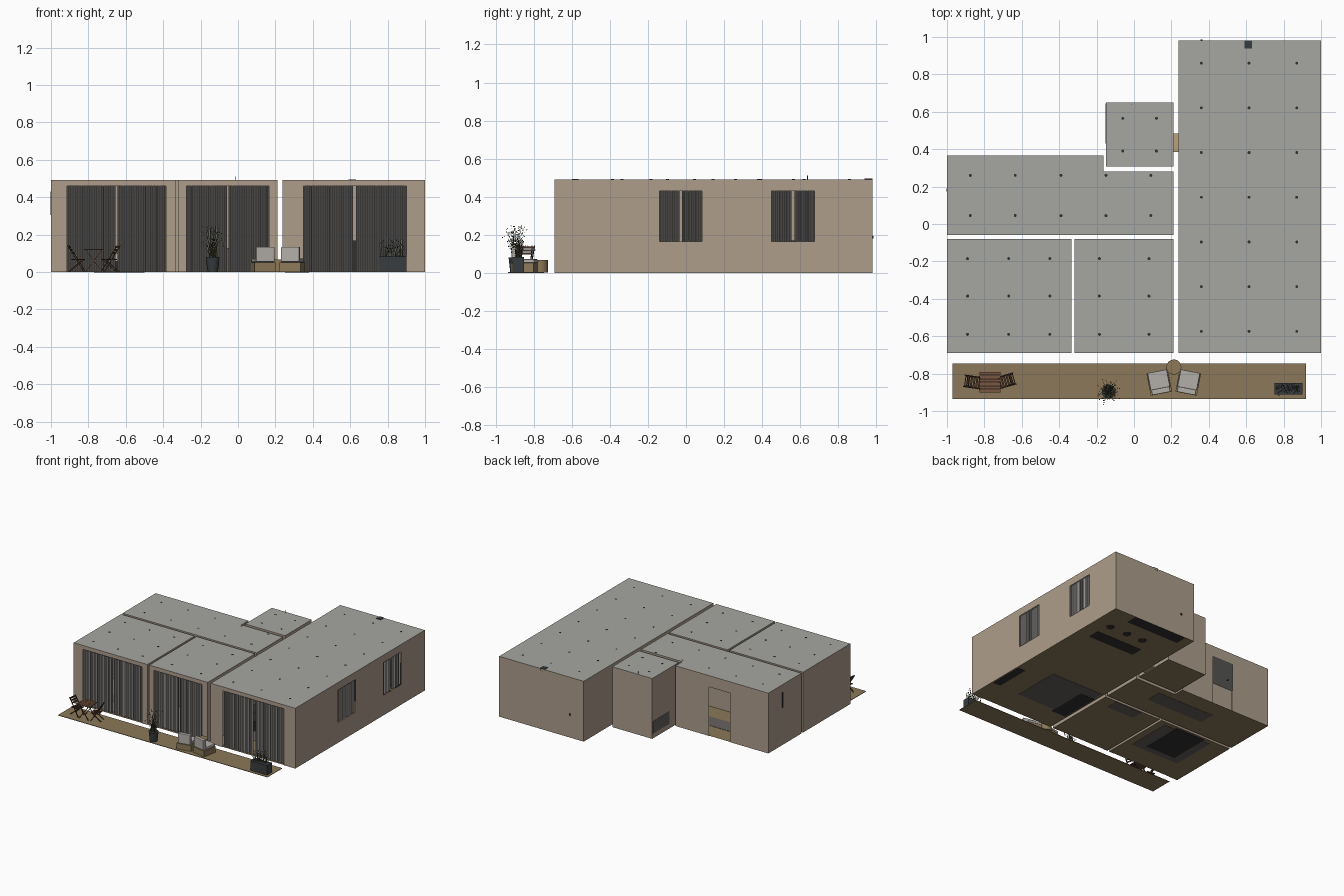
import bpy, bmesh, math, random
from mathutils import Vector, Matrix

if "Cube" in bpy.data.objects:
    bpy.data.objects.remove(bpy.data.objects["Cube"])

random.seed(4)
H = 0.492

def material(name, rgb):
    m = bpy.data.materials.new(name)
    m.diffuse_color = (*rgb, 1)
    m.use_nodes = True
    m.node_tree.nodes["Principled BSDF"].inputs["Base Color"].default_value = m.diffuse_color
    return m

WALL = material("wall_beige", (0.42, 0.34, 0.26))
ROOF = material("roof_grey", (0.38, 0.385, 0.36))
WOOD = material("floor_wood", (0.26, 0.19, 0.10))
TAN = material("light_wood", (0.50, 0.36, 0.20))
DARK = material("dark", (0.03, 0.03, 0.03))
POT = material("pot_grey", (0.04, 0.045, 0.05))
CLOTH = material("curtain_grey", (0.27, 0.26, 0.25))
CUSH = material("cushion", (0.45, 0.43, 0.40))
BROWN = material("chair_brown", (0.07, 0.035, 0.02))
RED = material("table_wood", (0.20, 0.09, 0.05))
LEAF = material("grass", (0.08, 0.085, 0.04))
RUG = material("rug", (0.13, 0.12, 0.11))

def finish(name, bm, mat, M=Matrix(), smooth=False):
    me = bpy.data.meshes.new(name)
    bm.to_mesh(me)
    bm.free()
    me.materials.append(mat)
    for p in me.polygons:
        p.use_smooth = smooth
    ob = bpy.data.objects.new(name, me)
    ob.matrix_world = M
    bpy.context.collection.objects.link(ob)
    return ob

def add_box(bm, x0, x1, y0, y1, z0, z1):
    M = Matrix.Translation(((x0 + x1) / 2, (y0 + y1) / 2, (z0 + z1) / 2)) @ Matrix.Diagonal((x1 - x0, y1 - y0, z1 - z0, 1))
    bmesh.ops.create_cube(bm, size=1, matrix=M)

def add_bar(bm, p, q, w):
    p, q = Vector(p), Vector(q)
    d = q - p
    M = Matrix.Translation((p + q) / 2) @ d.to_track_quat('Z', 'Y').to_matrix().to_4x4() @ Matrix.Diagonal((w, w, d.length, 1))
    bmesh.ops.create_cube(bm, size=1, matrix=M)

def add_cyl(bm, x, y, z0, z1, r0, r1=None, n=24):
    bmesh.ops.create_cone(bm, cap_ends=True, segments=n, radius1=r0, radius2=r1 or r0, depth=z1 - z0,
                          matrix=Matrix.Translation((x, y, (z0 + z1) / 2)))

def box(name, mat, *ext, M=Matrix()):
    bm = bmesh.new()
    add_box(bm, *ext)
    return finish(name, bm, mat, M)

# Rooms: thin wall shells with openings given as (from, to, bottom, top) along each edge
def room(name, pts, openings, spots_x, spots_y):
    bm = bmesh.new()
    for i, a in enumerate(pts):
        a, b = Vector((*a, 0)), Vector((*pts[(i + 1) % len(pts)], 0))
        L, d = (b - a).length, (b - a).normalized()
        ops = openings.get(i, [])
        us = sorted({0, L, *[v for o in ops for v in o[:2]]})
        zs = sorted({0, H, *[v for o in ops for v in o[2:]]})
        for u0, u1 in zip(us, us[1:]):
            for z0, z1 in zip(zs, zs[1:]):
                u, z = (u0 + u1) / 2, (z0 + z1) / 2
                if any(o[0] < u < o[1] and o[2] < z < o[3] for o in ops):
                    continue
                bm.faces.new([bm.verts.new(a + d * s + Vector((0, 0, t)))
                              for s, t in ((u0, z0), (u1, z0), (u1, z1), (u0, z1))])
    bmesh.ops.remove_doubles(bm, verts=bm.verts, dist=1e-5)
    finish(name + "_walls", bm, WALL)
    for part, z, mat in (("_ceiling", H, ROOF), ("_floor", 0.002, WOOD)):
        bm = bmesh.new()
        bm.faces.new([bm.verts.new((x, y, z)) for x, y in pts])
        finish(name + part, bm, mat)
    # ceiling spotlights
    bm = bmesh.new()
    for x in spots_x:
        for y in spots_y:
            add_cyl(bm, x, y, H - 0.004, H + 0.001, 0.008, n=12)
    finish(name + "_spotlights", bm, DARK)

def rect(x0, x1, y0, y1):
    return [(x0, y0), (x1, y0), (x1, y1), (x0, y1)]

room("living_room", rect(0.237, 1, -0.69, 0.98),
     {0: [(0.113, 0.663, 0, 0.46)],
      1: [(0.55, 0.775, 0.165, 0.43), (1.14, 1.365, 0.165, 0.43)],
      3: [(0.495, 0.595, 0, 0.40)]},
     (0.36, 0.615, 0.87), [0.86 - 0.239 * i for i in range(7)])
room("bedroom", rect(-1, -0.335, -0.69, -0.08), {0: [(0.085, 0.615, 0, 0.46)]},
     (-0.89, -0.67, -0.45), (-0.185, -0.385, -0.59))
room("study", rect(-0.318, 0.21, -0.69, -0.08), {0: [(0.043, 0.483, 0, 0.46)]},
     (-0.185, 0.08), (-0.185, -0.385, -0.59))
room("hall", [(-1, -0.06), (0.21, -0.06), (0.21, 0.28), (-0.163, 0.28), (-0.163, 0.367), (-1, 0.367)],
     {4: [(0.30, 0.49, 0, 0.40)]}, (-0.875, -0.635, -0.39, -0.15, 0.09), (0.26, 0.045))
room("bathroom", rect(-0.15, 0.21, 0.307, 0.65), {1: [(0.078, 0.178, 0, 0.40)]}, (-0.06, 0.12), (0.565, 0.39))
box("door_sill", TAN, 0.21, 0.237, 0.385, 0.485, 0, 0.008)

# Curtains: rippled ribbons just inside each opening
def curtain(name, p, q, z0, z1):
    p, q = Vector((*p, 0)), Vector((*q, 0))
    d = q - p
    n = Vector((-d.y, d.x, 0)).normalized()
    folds = max(4, round(d.length / 0.0125))
    bm, row = bmesh.new(), []
    for i in range(folds * 6 + 1):
        if i % 6 == 0:
            amp = random.uniform(0.004, 0.009)
        c = p + d * i / (folds * 6) + n * amp * math.sin(i / 6 * math.tau)
        row.append([bm.verts.new(c + Vector((0, 0, z))) for z in (z0, z1)])
    for a, b in zip(row, row[1:]):
        bm.faces.new((a[0], b[0], b[1], a[1]))
    finish(name, bm, CLOTH, smooth=True)

for x0, x1 in ((-0.92, -0.655), (-0.645, -0.38), (-0.28, -0.06), (-0.052, 0.17), (0.345, 0.614), (0.63, 0.905)):
    curtain("front_curtain", (x0, -0.675), (x1, -0.675), 0.004, 0.463)
for y0 in (-0.145, 0.445):
    for a, b in ((0, 0.11), (0.125, 0.235)):
        curtain("side_curtain", (0.985, y0 + a), (0.985, y0 + b), 0.16, 0.435)

# Small fittings on the outside
box("roof_vent", POT, 0.59, 0.632, 0.937, 0.98, H - 0.02, H + 0.004)
box("shower_pipe", POT, -0.017, -0.013, 0.636, 0.640, 0.3, 0.512)
box("wall_panel", DARK, -1.003, -0.998, 0.175, 0.19, 0.305, 0.43)
box("rear_outlet", DARK, 0.355, 0.367, 0.978, 0.986, 0.18, 0.195)
box("bath_tub", RUG, -0.152, -0.03, 0.43, 0.645, 0.04, 0.14)

# Interior furniture, also showing on the underside
for name, mat, ext in (
        ("kitchen_counter", DARK, (0.32, 0.80, 0.88, 0.975, 0, 0.17)),
        ("kitchen_island", DARK, (0.46, 0.88, 0.53, 0.63, 0, 0.17)),
        ("living_rug", RUG, (0.26, 0.73, -0.47, -0.07, 0, 0.004)),
        ("sofa_seat", DARK, (0.25, 0.38, -0.50, -0.16, -0.001, 0.08)),
        ("sofa_back", RUG, (0.25, 0.29, -0.50, -0.16, 0.08, 0.15)),
        ("media_unit", DARK, (0.92, 0.985, -0.46, -0.17, 0, 0.09)),
        ("hall_rug", RUG, (-0.58, -0.06, 0.09, 0.22, 0, 0.004)),
        ("bedroom_rug", RUG, (-0.84, -0.40, -0.50, -0.12, 0, 0.004)),
        ("bed_base", DARK, (-0.77, -0.50, -0.45, -0.10, -0.001, 0.06)),
        ("mattress", CUSH, (-0.765, -0.505, -0.445, -0.10, 0.06, 0.10)),
        ("desk", RUG, (-0.15, 0.10, -0.19, -0.09, 0, 0.13))):
    box(name, mat, *ext)
for x in (0.54, 0.69, 0.85):
    bm = bmesh.new()
    add_cyl(bm, x, 0.74, 0, 0.004, 0.032)
    add_cyl(bm, x, 0.74, 0.004, 0.11, 0.006)
    add_cyl(bm, x, 0.74, 0.11, 0.125, 0.032)
    finish("bar_stool", bm, DARK)

# Deck
box("deck", WOOD, -0.97, 0.92, -0.935, -0.745, 0, 0.004)

# Folding chairs and table
def folding_chair(x, y, ang):
    bm = bmesh.new()
    for s in (-0.031, 0.031):
        add_bar(bm, (-0.046, s, 0.142), (0.042, s, 0.003), 0.005)
        add_bar(bm, (0.034, s * 0.85, 0.066), (-0.04, s * 0.85, 0.003), 0.005)
    for i in range(5):
        u = -0.022 + i * 0.0145
        add_box(bm, u - 0.005, u + 0.005, -0.033, 0.033, 0.064, 0.069)
    for z in (0.102, 0.118, 0.134):
        u = -0.046 + (0.142 - z) * 0.63
        add_box(bm, u - 0.002, u + 0.003, -0.033, 0.033, z - 0.006, z + 0.006)
    finish("folding_chair", bm, BROWN, Matrix.Translation((x, y, 0)) @ Matrix.Rotation(math.radians(ang), 4, 'Z'))

folding_chair(-0.862, -0.845, -8)
folding_chair(-0.682, -0.838, 196)
bm = bmesh.new()
for i in range(6):
    y = -0.9 + i * 0.0187
    add_box(bm, -0.827, -0.713, y, y + 0.016, 0.117, 0.122)
for y in (-0.888, -0.805):
    for s in (-1, 1):
        add_bar(bm, (-0.77 - s * 0.042, y, 0.117), (-0.77 + s * 0.042, y, 0.004), 0.005)
finish("folding_table", bm, RED)

# Lounge chairs and round side table
for x, ang in ((0.135, 11), (0.29, -11)):
    M = Matrix.Translation((x, -0.848, 0)) @ Matrix.Rotation(math.radians(ang), 4, 'Z')
    box("lounge_base", WOOD, -0.058, 0.058, -0.06, 0.06, 0.001, 0.052, M=M)
    for name, ext in (("seat_cushion", (-0.053, 0.053, -0.032, 0.062, 0.052, 0.072)),
                      ("back_cushion", (-0.05, 0.05, -0.06, -0.03, 0.054, 0.135))):
        ob = box(name, CUSH, *ext, M=M)
        bev = ob.modifiers.new("soft_edges", 'BEVEL')
        bev.width, bev.segments = 0.005, 2
bm = bmesh.new()
add_cyl(bm, 0.213, -0.765, 0.001, 0.068, 0.04, n=32)
finish("side_table", bm, WOOD)

# Planters with grass
bm = bmesh.new()
add_cyl(bm, -0.135, -0.895, 0.001, 0.08, 0.028, 0.037)
finish("round_pot", bm, POT)
box("long_planter", POT, 0.75, 0.9, -0.912, -0.85, 0.001, 0.083)

def grass(name, cx, cy, sx, sy, z0, count, lo, hi, spread):
    bm = bmesh.new()
    for _ in range(count):
        a, h = random.uniform(0, math.tau), random.uniform(lo, hi)
        base = Vector((cx + random.uniform(-sx, sx), cy + random.uniform(-sy, sy), z0))
        out = Vector((math.cos(a), math.sin(a), 0)) * random.uniform(0.1, 1) * spread
        side = Vector((-math.sin(a), math.cos(a), 0)) * 0.0013
        rows = []
        for t in (0, 0.4, 0.75, 1):
            c = base + out * t * t + Vector((0, 0, h * t))
            rows.append([bm.verts.new(c - side * (1.2 - t)), bm.verts.new(c + side * (1.2 - t))])
        for p, q in zip(rows, rows[1:]):
            bm.faces.new((p[0], p[1], q[1], q[0]))
        bmesh.ops.create_icosphere(bm, subdivisions=1, radius=0.003, matrix=Matrix.Translation(c))
    finish(name, bm, LEAF)

grass("pot_grass", -0.135, -0.895, 0.018, 0.018, 0.078, 75, 0.06, 0.17, 0.06)
grass("planter_grass", 0.825, -0.88, 0.062, 0.018, 0.08, 80, 0.04, 0.095, 0.02)
